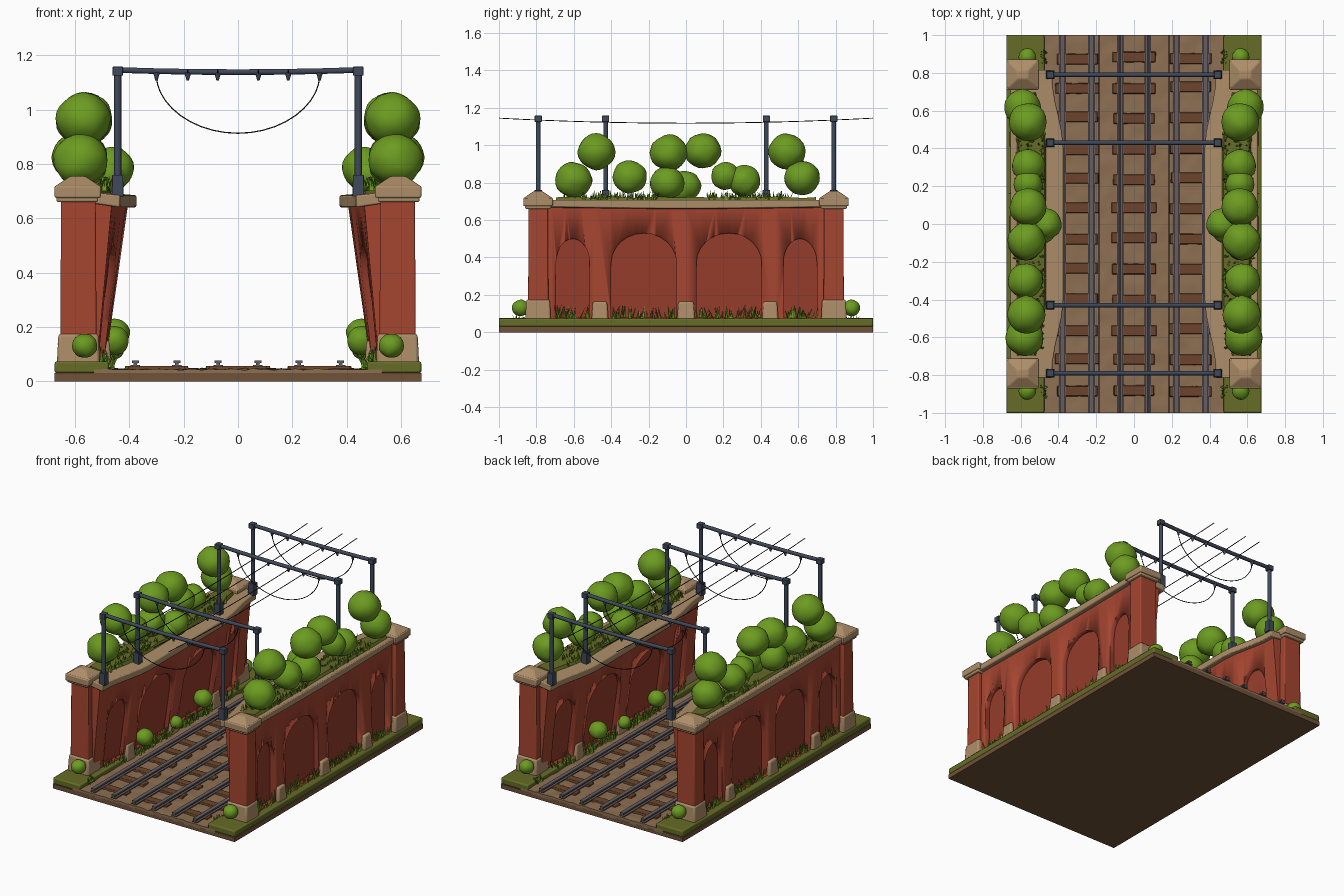
import bpy, bmesh, math, random
from mathutils import Vector, Matrix, noise

if "Cube" in bpy.data.objects:
    bpy.data.objects.remove(bpy.data.objects["Cube"])

random.seed(4)

def mat(name, r, g, b):
    m = bpy.data.materials.new(name)
    m.diffuse_color = (r, g, b, 1)
    m.use_nodes = True
    m.node_tree.nodes["Principled BSDF"].inputs["Base Color"].default_value = m.diffuse_color
    return m

SOIL = mat("soil", .16, .085, .04)
DIRT = mat("dirt", .27, .16, .085)
BRICK = mat("brick", .38, .06, .03)
RECESS = mat("recess_brick", .30, .045, .025)
STONE = mat("stone", .42, .27, .14)
MOSS = mat("moss", .13, .15, .02)
LEAF = mat("leaf", .15, .33, .015)
WOOD = mat("wood", .15, .06, .025)
STEEL = mat("steel", .05, .065, .10)
RAIL = mat("rail", .13, .11, .12)
WIRE = mat("wire", .02, .015, .015)

def finish(name, bm, m, mirror=False, bevel=0, angle=30):
    bmesh.ops.recalc_face_normals(bm, faces=bm.faces)
    me = bpy.data.meshes.new(name)
    bm.to_mesh(me)
    bm.free()
    me.materials.append(m)
    o = bpy.data.objects.new(name, me)
    bpy.context.collection.objects.link(o)
    if bevel:
        b = o.modifiers.new("bevel", 'BEVEL')
        b.width, b.segments = bevel, 2
    if mirror:
        o.modifiers.new("mirror", 'MIRROR').use_mirror_merge = False
    bpy.ops.object.select_all(action='DESELECT')
    bpy.context.view_layer.objects.active = o
    o.select_set(True)
    bpy.ops.object.shade_smooth_by_angle(angle=math.radians(angle))
    return o

def box(bm, x0, x1, y0, y1, z0, z1, inset=0):
    """Box whose top can be inset to make a tapered block."""
    lo = [bm.verts.new(p) for p in ((x0, y0, z0), (x1, y0, z0), (x1, y1, z0), (x0, y1, z0))]
    i = inset
    hi = [bm.verts.new(p) for p in ((x0+i, y0+i, z1), (x1-i, y0+i, z1), (x1-i, y1-i, z1), (x0+i, y1-i, z1))]
    skin(bm, [lo, hi])

def skin(bm, rings):
    n = len(rings[0])
    for a, b in zip(rings, rings[1:]):
        for i in range(n):
            bm.faces.new((a[i], a[(i+1) % n], b[(i+1) % n], b[i]))
    bm.faces.new(rings[0][::-1])
    bm.faces.new(rings[-1])

def loft(bm, ys, section):
    skin(bm, [[bm.verts.new((x, y, z)) for x, z in section(y)] for y in ys])

def tube(name, paths, r, m):
    cu = bpy.data.curves.new(name, 'CURVE')
    cu.dimensions, cu.bevel_depth, cu.bevel_resolution, cu.use_fill_caps = '3D', r, 1, True
    for pts in paths:
        s = cu.splines.new('POLY')
        s.points.add(len(pts) - 1)
        for p, q in zip(s.points, pts):
            p.co = (*q, 1)
    cu.materials.append(m)
    o = bpy.data.objects.new(name, cu)
    bpy.context.collection.objects.link(o)
    bpy.ops.object.select_all(action='DESELECT')
    bpy.context.view_layer.objects.active = o
    o.select_set(True)
    bpy.ops.object.convert(target='MESH')

def inner(y, z):
    """x of the leaning, bowed inner wall face."""
    t = min(1, max(0, (abs(y) - .4) / .38))
    t = t * t * (3 - 2 * t)
    lo, hi = .49 + .03 * t, .405 + .06 * t
    return lo + (hi - lo) * (z - .05) / .6

# Base slab and bumpy track bed
bm = bmesh.new()
box(bm, -.675, .675, -1, 1, 0, .03)
finish("base_slab", bm, SOIL)
bm = bmesh.new()
bmesh.ops.create_grid(bm, x_segments=40, y_segments=80, size=1)
for v in bm.verts:
    v.co = (v.co.x * .53, v.co.y, .044 + .008 * noise.noise(v.co * 14))
edge = [e for e in bm.edges if e.is_boundary]
for v in [g for g in bmesh.ops.extrude_edge_only(bm, edges=edge)["geom"] if isinstance(g, bmesh.types.BMVert)]:
    v.co.z = .02
finish("track_bed", bm, DIRT)
bm = bmesh.new()
box(bm, .475, .675, -1, 1, .03, .073)
finish("grass_verge", bm, MOSS, True, .008)

# Sleepers and rails of three tracks
bm = bmesh.new()
for k in range(12):
    for cx in (-.3, 0, .3):
        y = -.88 + k * .16 + random.uniform(-.008, .008)
        w = .115 + random.uniform(-.008, .008)
        box(bm, cx - w, cx + w, y - .03, y + .03, .03, .057, .004)
finish("sleepers", bm, WOOD, bevel=.003)
bm = bmesh.new()
T = [(-.018, .053), (.018, .053), (.018, .059), (.006, .061), (.006, .066),
     (.013, .068), (.013, .077), (-.013, .077), (-.013, .068), (-.006, .066), (-.006, .061), (-.018, .059)]
for x in (-.378, -.225, -.073, .073, .225, .378):
    loft(bm, (-1, 1), lambda y: [(x + a, b) for a, b in T])
finish("rails", bm, RAIL)

# Brick walls with blind arches cut on both faces
YS = [-.8 + .08 * i for i in range(21)]
bm = bmesh.new()
loft(bm, YS, lambda y: [(inner(y, .03), .03), (.635, .03), (.625, .68), (inner(y, .66), .66)])
bmesh.ops.triangulate(bm, faces=bm.faces)
wall = finish("brick_wall", bm, BRICK)
wall.data.materials.append(RECESS)
ARCHES = [(-.605, .09, .13), (-.225, .175, .16), (.23, .175, .16), (.61, .09, .13)]
bm = bmesh.new()
for c, w, rise in ARCHES:
    out = [(c - w, .08), (c - w, .23)]
    out += [(c - w * math.cos(a), .37 + rise * math.sin(a)) for a in [math.pi * i / 12 for i in range(13)]]
    out += [(c + w, .23), (c + w, .08)]
    for near, far in ((lambda y, z: .3, lambda y, z: inner(y, z) + .028), (lambda y, z: .75, lambda y, z: .598)):
        skin(bm, [[bm.verts.new((f(y, z), y, z)) for y, z in out] for f in (near, far)])
bmesh.ops.triangulate(bm, faces=bm.faces)
cutter = finish("arch_cutter", bm, RECESS)
cutter.hide_render = True
bpy.context.view_layer.objects.active = wall
mod = wall.modifiers.new("arches", 'BOOLEAN')
mod.object, mod.operation, mod.solver = cutter, 'DIFFERENCE', 'EXACT'
bpy.ops.object.modifier_move_to_index(modifier="arches", index=0)
bpy.ops.object.modifier_apply(modifier="arches")
bpy.data.objects.remove(cutter)
wall.modifiers.new("mirror", 'MIRROR').use_mirror_merge = False

# Coping along the wall top, planted soil on it
bm = bmesh.new()
loft(bm, [y * 1.02 for y in YS], lambda y: [(inner(y, .64) - .032, .64), (inner(y, .64) - .032, .685),
                                            (.655, .708), (.655, .672 - .01 * math.cos(y * 2))])
finish("wall_coping", bm, STONE, True, .006)
bm = bmesh.new()
loft(bm, [y * .87 for y in YS], lambda y: [(inner(y, .65) + .055, .68), (inner(y, .65) + .07, .712 + .008 * noise.noise((y * 9, 0, 0))),
                                           (.61, .722 + .01 * noise.noise((y * 9, 3, 0))), (.628, .69)])
finish("planted_soil", bm, MOSS, True)

# End piers with stone feet and peaked caps
pier, caps, feet = bmesh.new(), bmesh.new(), bmesh.new()
for s in (-1, 1):
    def py(a, b):
        return sorted((s * a, s * b))
    box(pier, .52, .655, *py(.735, .845), .05, .68, .004)
    box(caps, .515, .668, *py(.722, .86), .66, .68)
    box(caps, .505, .675, *py(.712, .87), .675, .72)
    box(caps, .507, .673, *py(.714, .868), .718, .755, .055)
    box(feet, .508, .667, *py(.722, .86), .06, .175, .006)
for y in (-.46, 0, .45):
    w = .05 + random.uniform(-.006, .004)
    box(feet, .59, .66, y - w, y + w, .06, .165, .008)
    box(feet, .465, .53, y - w, y + w, .04, .15, .008)
finish("end_piers", pier, BRICK, True, .006)
finish("pier_caps", caps, STONE, True, .006)
finish("stone_feet", feet, STONE, True, .01)

# Round bushes on walls and on the ground
BUSHES = [(.58, -.60, .815, .10), (.57, -.48, .965, .10), (.575, -.30, .83, .093), (.57, -.09, .96, .10),
          (.575, -.10, .80, .092), (.465, .0, .785, .082), (.56, .09, .97, .098), (.56, .21, .835, .077),
          (.56, .31, .81, .087), (.56, .54, .965, .10), (.59, .62, .825, .096), (.48, -.03, .76, .07),
          (.565, -.885, .13, .046), (.565, .885, .13, .046),
          (.455, -.34, .15, .055), (.46, 0, .12, .042), (.455, .28, .175, .058)]
bm = bmesh.new()
for x, y, z, r in BUSHES:
    new = bmesh.ops.create_icosphere(bm, subdivisions=3, radius=r)["verts"]
    c = Vector((x, y, z))
    for v in new:
        v.co *= 1 + .07 * noise.noise(v.co / r * 1.7 + c * 20)
        v.co.z *= .96
        v.co += c
finish("bushes", bm, LEAF, True)

# Grass blades along wall feet and wall tops
bm = bmesh.new()
def blades(n, xf, y0, y1, z, h):
    for _ in range(n):
        y = random.uniform(y0, y1)
        p = Vector((xf(y) + random.uniform(-.014, .014), y, z))
        a = random.uniform(0, 6.28)
        hh = h * random.uniform(.5, 1)
        d = Vector((math.cos(a), math.sin(a), 0))
        n2 = Vector((-d.y, d.x, 0))
        lean = n2 * hh * random.uniform(.1, .5)
        base = [bm.verts.new(p + d * .009), bm.verts.new(p - d * .009), bm.verts.new(p - n2 * .007)]
        tip = bm.verts.new(p + lean + Vector((0, 0, hh)))
        for i in range(3):
            bm.faces.new((base[i], base[(i+1) % 3], tip))
for c, w, _ in ARCHES:
    blades(int(w * 260), lambda y: .625, c - w, c + w, .065, .085)
    blades(int(w * 260), lambda y: inner(y, .05) - .015, c - w, c + w, .04, .10)
for y0, y1 in ((-.66, -.15), (.12, .56)):
    for cx in (.61, .55, .49):
        blades(45, lambda y: cx, y0, y1, .70, .06)
for y in (-.885, .885):
    blades(14, lambda y: .48, y - .03, y + .03, .05, .05)
finish("grass_blades", bm, LEAF, True)

# Overhead gantries: posts, sagging beams, fittings
GY = (-.79, -.43, .43, .79)
tube("gantry_posts", [[(s * .443, y, .68), (s * .443, y, 1.15)] for y in GY for s in (-1, 1)], .014, STEEL)
tube("gantry_beams", [[(x, y, 1.138 + .04 * x * x) for x in (-.45, -.3, -.15, 0, .15, .3, .45)] for y in GY],
     .012, STEEL)
bm = bmesh.new()
for y in GY:
    for s in (-1, 1):
        x = s * .443
        box(bm, x - .022, x + .022, y - .022, y + .022, .68, .76, .002)
        box(bm, x - .019, x + .019, y - .019, y + .019, 1.125, 1.158)
    for x in (-.3, -.185, -.075, .075, .185, .3):
        bmesh.ops.create_cone(bm, cap_ends=True, segments=8, radius1=.005, radius2=.013, depth=.03,
                              matrix=Matrix.Translation((x, y, 1.122)))
finish("gantry_fittings", bm, STEEL, bevel=.003)

# Contact wires along the track and slack loops below each beam
tube("contact_wires", [[(x, y, 1.118 + .027 * y * y) for y in [-1 + i / 8 for i in range(17)]]
                       for x in (-.185, -.075, .075, .185)], .0025, WIRE)
tube("slack_loops", [[(.3 * math.sin(a), y, 1.12 - .207 * math.cos(a) ** 1.1) for a in
                      [math.pi * (i / 20 - .5) * .999 for i in range(21)]] for y in GY], .0025, WIRE)
